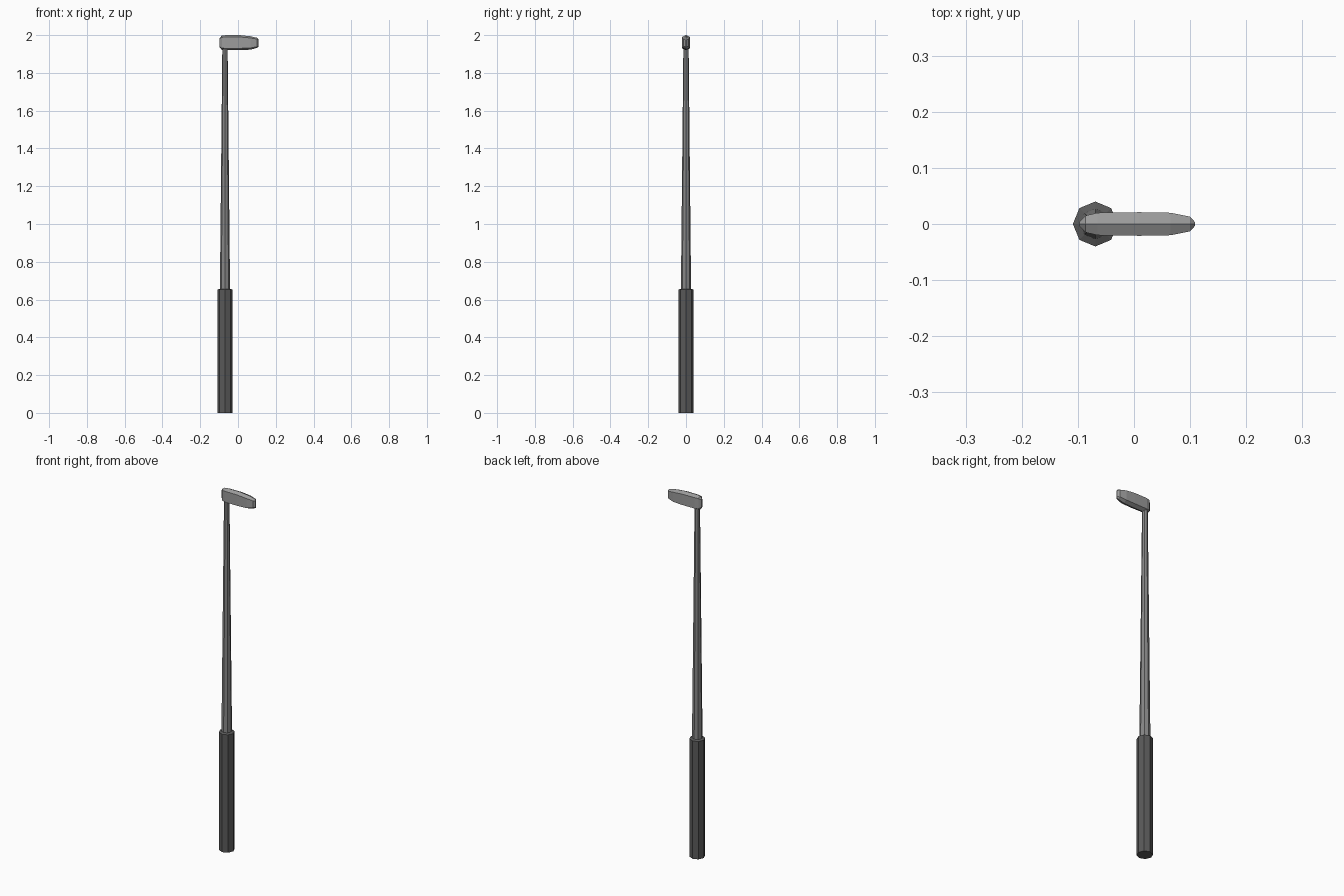
import bpy, bmesh
from math import cos, sin, pi

if "Cube" in bpy.data.objects:
    bpy.data.objects.remove(bpy.data.objects["Cube"])

AXIS_X = -0.069


def loft(name, rings, color):
    """Skin a list of equal-length point rings and cap both ends."""
    bm = bmesh.new()
    loops = [[bm.verts.new(p) for p in ring] for ring in rings]
    n = len(loops[0])
    for a, b in zip(loops, loops[1:]):
        for i in range(n):
            j = (i + 1) % n
            bm.faces.new((a[i], a[j], b[j], b[i]))
    bm.faces.new(loops[0])
    bm.faces.new(loops[-1])
    bmesh.ops.remove_doubles(bm, verts=bm.verts, dist=1e-5)
    bmesh.ops.recalc_face_normals(bm, faces=bm.faces)
    mesh = bpy.data.meshes.new(name)
    bm.to_mesh(mesh)
    bm.free()
    mat = bpy.data.materials.new(name + "_grey")
    mat.diffuse_color = (*color, 1)
    mat.use_nodes = True
    mat.node_tree.nodes["Principled BSDF"].inputs["Base Color"].default_value = mat.diffuse_color
    mesh.materials.append(mat)
    obj = bpy.data.objects.new(name, mesh)
    bpy.context.collection.objects.link(obj)
    return obj


def octagon(r, z):
    return [(AXIS_X + r * cos(i * pi / 4), r * sin(i * pi / 4), z) for i in range(8)]


def blade_section(x, low, high, half, chamfer):
    # six-sided section with ridges along the top and bottom
    return [(x, 0, low), (x, half, low + chamfer), (x, half, high - chamfer),
            (x, 0, high), (x, -half, high - chamfer), (x, -half, low + chamfer)]


# grip: thick octagonal sleeve
loft("grip", [octagon(0.040, 0), octagon(0.040, 0.652), octagon(0.027, 0.657)],
     (0.1, 0.1, 0.1))

# shaft: slim octagonal taper
loft("shaft", [octagon(0.027, 0.65), octagon(0.014, 1.935)], (0.24, 0.24, 0.24))

# head: flat faceted blade, tapering at heel and toe
stations = [(-0.097, 1.935, 1.985, 0.004, 0.004),
            (-0.086, 1.922, 1.997, 0.015, 0.009),
            (-0.065, 1.920, 2.000, 0.020, 0.010),
            (0.010, 1.920, 2.000, 0.021, 0.010),
            (0.065, 1.923, 1.994, 0.020, 0.009),
            (0.100, 1.932, 1.986, 0.013, 0.007),
            (0.109, 1.938, 1.979, 0.003, 0.004)]
loft("head", [blade_section(*s) for s in stations], (0.33, 0.33, 0.33))
